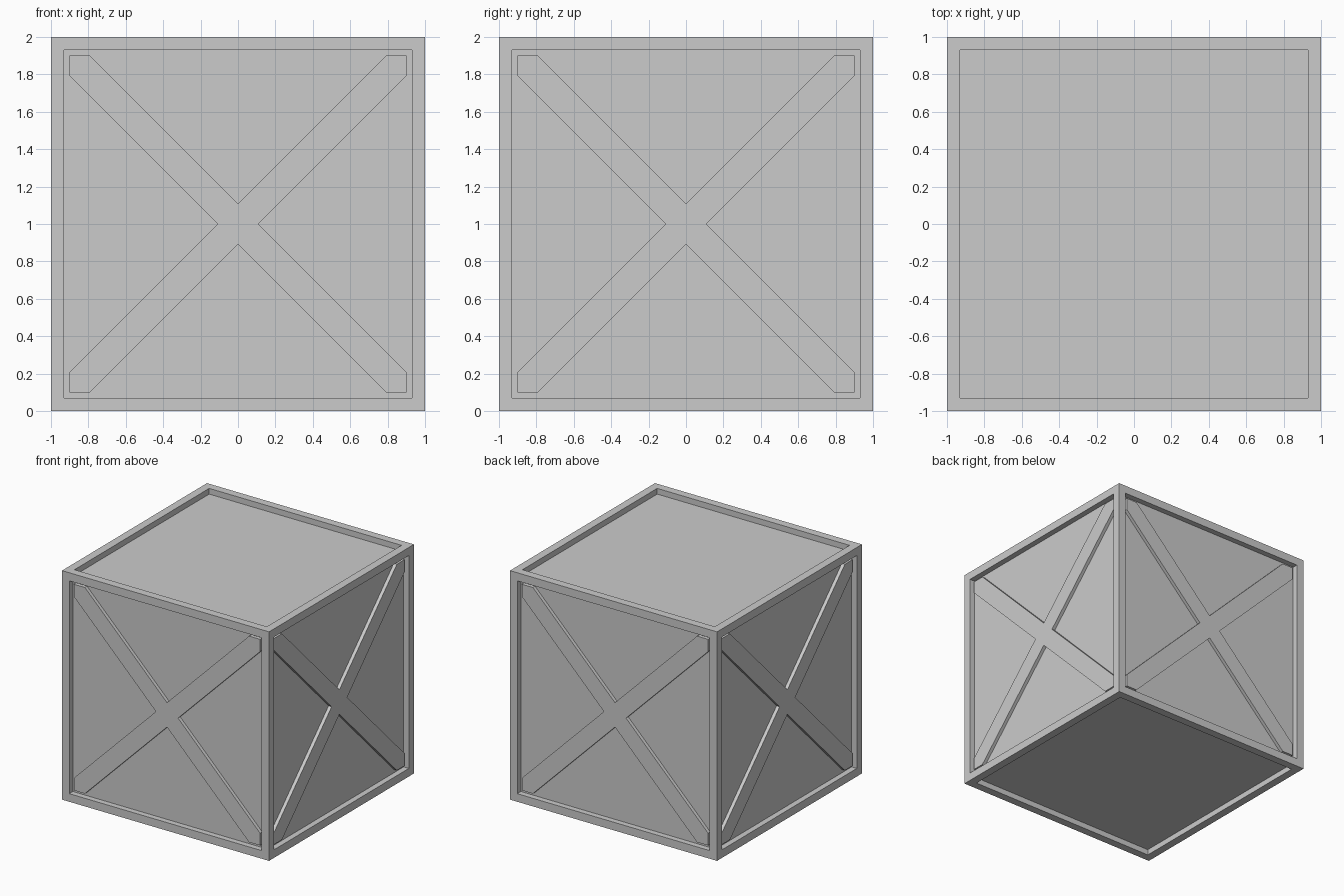
import bpy, bmesh
from math import pi
from mathutils import Matrix, Vector

if "Cube" in bpy.data.objects:
    bpy.data.objects.remove(bpy.data.objects["Cube"])

INNER = 0.9    # half size of the frame opening
PANEL = 0.95   # panel plane, distance from crate centre
BRACE = 0.98   # outer plane of the cross braces
ARM = 0.107    # half of the brace width measured along an axis


def add_object(name, bm):
    bmesh.ops.recalc_face_normals(bm, faces=bm.faces)
    mesh = bpy.data.meshes.new(name)
    bm.to_mesh(mesh)
    bm.free()
    obj = bpy.data.objects.new(name, mesh)
    bpy.context.collection.objects.link(obj)
    return obj


# Crate body: cube with every face inset into a frame and a recessed panel
bm = bmesh.new()
bmesh.ops.create_cube(bm, size=2, matrix=Matrix.Translation((0, 0, 1)))
for face in list(bm.faces):
    normal = face.normal.copy()
    bmesh.ops.inset_individual(bm, faces=[face], thickness=1 - INNER, depth=0)
    bmesh.ops.translate(bm, verts=list(
        bmesh.ops.extrude_discrete_faces(bm, faces=[face])["faces"][0].verts),
        vec=normal * (PANEL - 1))
add_object("crate_body", bm)

# Cross braces: one X-shaped slab on each of the four sides
quarter = [(ARM, 0), (INNER, INNER - ARM), (INNER, INNER), (INNER - ARM, INNER)]
for i, side in enumerate(("front", "right", "back", "left")):
    bm = bmesh.new()
    verts = []
    for q in range(4):
        turn = Matrix.Rotation(q * pi / 2, 2)
        for p in quarter:
            x, z = turn @ Vector(p)
            verts.append(bm.verts.new((x, -PANEL, z + 1)))
    face = bm.faces.new(verts)
    out = bmesh.ops.extrude_face_region(bm, geom=[face])["geom"]
    bmesh.ops.translate(bm, vec=(0, PANEL - BRACE, 0),
                        verts=[v for v in out if isinstance(v, bmesh.types.BMVert)])
    bm.transform(Matrix.Rotation(i * pi / 2, 4, 'Z'))
    add_object(side + "_cross_brace", bm)
